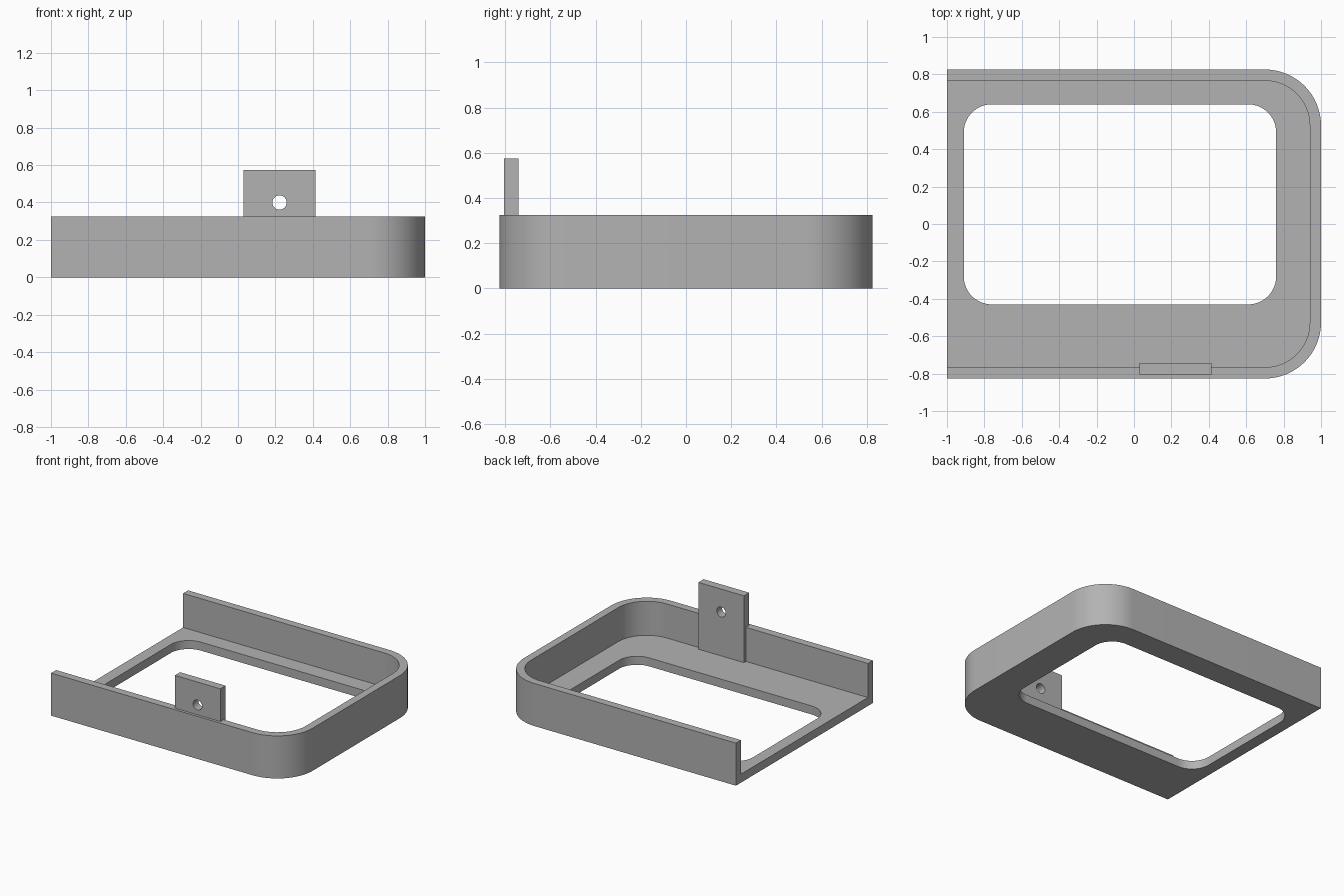
import bpy, bmesh
from math import cos, sin, pi, radians

cube = bpy.data.objects.get("Cube")
if cube:
    bpy.data.objects.remove(cube)

TOP, FLOOR, WALL = 0.325, 0.065, 0.06
HALF_Y, CORNER = 0.826, 0.3

grey = bpy.data.materials.new("grey")
grey.use_nodes = True
grey.diffuse_color = (0.45, 0.45, 0.45, 1)
grey.node_tree.nodes["Principled BSDF"].inputs["Base Color"].default_value = grey.diffuse_color


def outline(x0, x1, y0, y1, left_r, right_r, steps=16):
    """Counter-clockwise rectangle with its own corner radius on each end."""
    corners = [(x1, y1, -1, -1, right_r, 0), (x0, y1, 1, -1, left_r, 1),
               (x0, y0, 1, 1, left_r, 2), (x1, y0, -1, 1, right_r, 3)]
    points = []
    for x, y, sx, sy, r, quarter in corners:
        for i in range(steps + 1 if r else 1):
            a = (quarter + i / steps) * pi / 2
            points.append((x + sx * r + r * cos(a), y + sy * r + r * sin(a)))
    return points


def prism(name, points, z0, z1):
    bm = bmesh.new()
    base = bm.faces.new([bm.verts.new((x, y, z0)) for x, y in points])
    top = bmesh.ops.extrude_face_region(bm, geom=[base])["geom"]
    bmesh.ops.translate(bm, vec=(0, 0, z1 - z0),
                        verts=[v for v in top if isinstance(v, bmesh.types.BMVert)])
    bmesh.ops.recalc_face_normals(bm, faces=bm.faces)
    mesh = bpy.data.meshes.new(name)
    bm.to_mesh(mesh)
    bm.free()
    mesh.materials.append(grey)
    obj = bpy.data.objects.new(name, mesh)
    bpy.context.collection.objects.link(obj)
    return obj


def finish(obj, cutters):
    """Cut the openings, then smooth the rounded walls."""
    bpy.ops.object.select_all(action='DESELECT')
    obj.select_set(True)
    bpy.context.view_layer.objects.active = obj
    for cutter in cutters:
        mod = obj.modifiers.new("cut", 'BOOLEAN')
        mod.operation, mod.solver, mod.object = 'DIFFERENCE', 'EXACT', cutter
        bpy.ops.object.modifier_apply(modifier=mod.name)
    for cutter in cutters:
        bpy.data.objects.remove(cutter)
    bpy.ops.object.shade_smooth_by_angle(angle=radians(30))


# Tray: walls on three sides, open on the right end, window in the floor
tray = prism("tray", outline(-1, 1, -HALF_Y, HALF_Y, 0, CORNER), 0, TOP)
inner_y = HALF_Y - WALL
cavity = prism("cavity_cutter",
               outline(-1.2, 1 - WALL, -inner_y, inner_y, 0, CORNER - WALL), FLOOR, 1)
window = prism("window_cutter", outline(-0.91, 0.76, -0.43, 0.64, 0.15, 0.15), -1, 1)
finish(tray, [cavity, window])

# Upright mounting tab set into the front wall, with a round screw hole
tab = prism("mounting_tab", outline(0.03, 0.415, -0.805, -0.742, 0, 0), FLOOR, 0.575)
bpy.ops.mesh.primitive_cylinder_add(vertices=32, radius=0.038, depth=0.4,
                                    location=(0.222, -0.77, 0.4), rotation=(pi / 2, 0, 0))
finish(tab, [bpy.context.object])
